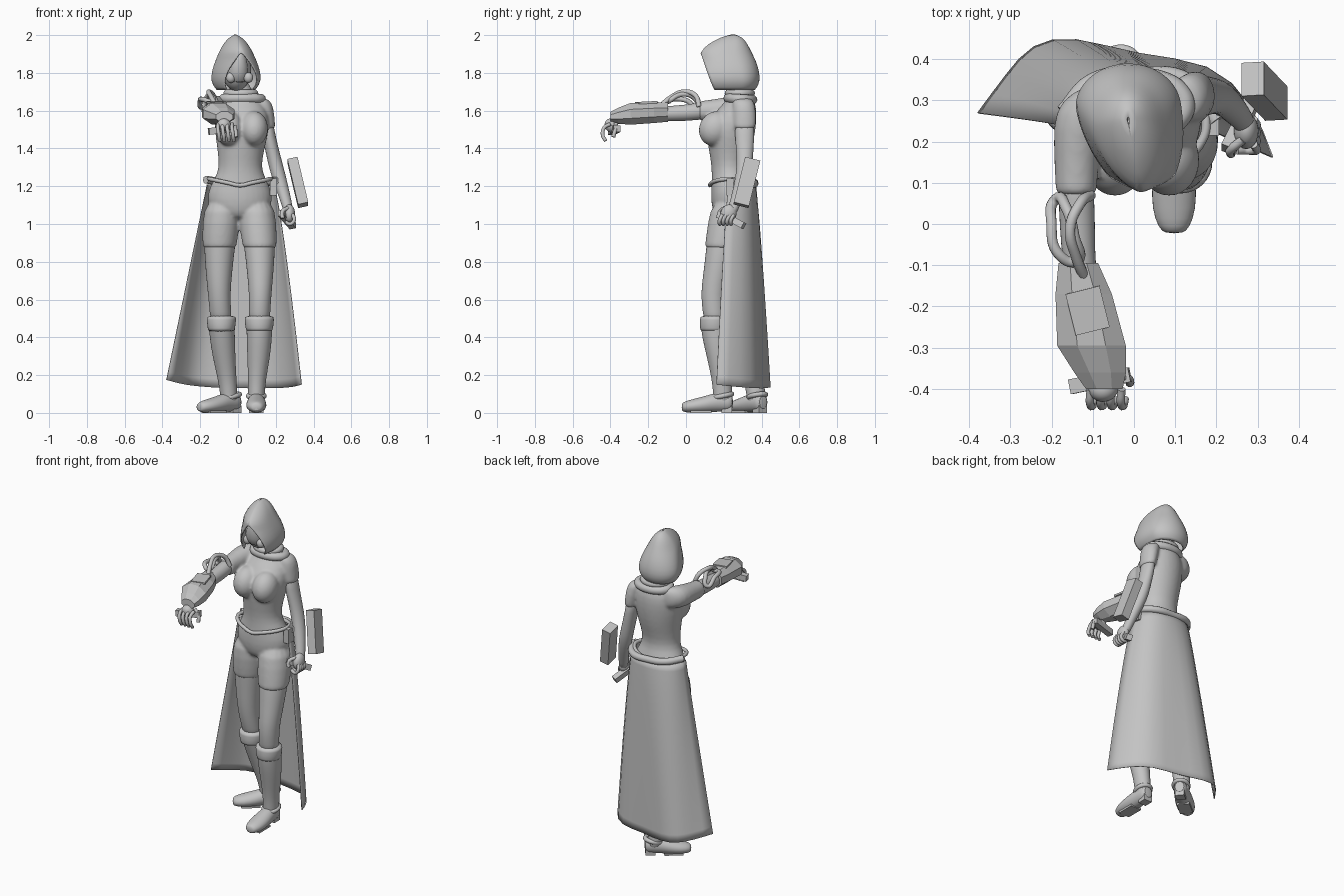
import bpy, bmesh, math
from mathutils import Vector, Matrix

cube = bpy.data.objects.get("Cube")
if cube:
    bpy.data.objects.remove(cube)

grey = bpy.data.materials.new("plain grey")
grey.use_nodes = True
grey.diffuse_color = (0.55, 0.55, 0.55, 1)
grey.node_tree.nodes["Principled BSDF"].inputs["Base Color"].default_value = grey.diffuse_color
smooth_parts = []


def add_mesh(name, bm, smooth=True, subdivide=0, thickness=0):
    bmesh.ops.remove_doubles(bm, verts=bm.verts, dist=0.0005)
    bmesh.ops.recalc_face_normals(bm, faces=bm.faces)
    mesh = bpy.data.meshes.new(name)
    bm.to_mesh(mesh)
    bm.free()
    obj = bpy.data.objects.new(name, mesh)
    bpy.context.collection.objects.link(obj)
    mesh.materials.append(grey)
    if subdivide:
        mod = obj.modifiers.new("Subdivision", "SUBSURF")
        mod.levels = mod.render_levels = subdivide
        mod.boundary_smooth = "PRESERVE_CORNERS"
    if thickness:
        obj.modifiers.new("Thickness", "SOLIDIFY").thickness = thickness
    if smooth:
        smooth_parts.append(obj)
    return obj


def fuse(name, parts):
    """Blend overlapping parts into one soft surface."""
    bpy.context.view_layer.update()
    graph = bpy.context.evaluated_depsgraph_get()
    bm = bmesh.new()
    for part in parts:
        bm.from_mesh(part.evaluated_get(graph).to_mesh())
    for part in parts:
        smooth_parts.remove(part)
        bpy.data.objects.remove(part)
    obj = add_mesh(name, bm, False)
    remesh = obj.modifiers.new("Blend", "REMESH")
    remesh.mode = "VOXEL"
    remesh.voxel_size = 0.008
    remesh.use_smooth_shade = True
    soften = obj.modifiers.new("Soften", "SMOOTH")
    soften.iterations = 10


def skin(bm, rows, closed):
    """Bridge rows of points with quads."""
    grid = [[bm.verts.new(p) for p in row] for row in rows]
    count = len(grid[0])
    for low, high in zip(grid, grid[1:]):
        for i in range(count if closed else count - 1):
            j = (i + 1) % count
            bm.faces.new((low[i], low[j], high[j], high[i]))
    return grid


def loft(name, rings, axis="Z", sides=16, smooth=True):
    """Ellipse rings (x, y, z, half width, half depth) across the given axis."""
    bm = bmesh.new()
    rows = []
    for x, y, z, a, b in rings:
        row = []
        for i in range(sides):
            t = math.tau * (i + 0.5) / sides
            u, v = a * math.cos(t), b * math.sin(t)
            row.append((x + u, y + v, z) if axis == "Z" else (x + u, y, z + v))
        rows.append(row)
    grid = skin(bm, rows, True)
    bm.faces.new(grid[0])
    bm.faces.new(grid[-1])
    return add_mesh(name, bm, smooth, 1 if smooth else 0)


def ball(name, center, radii, tilt=0):
    bm = bmesh.new()
    bmesh.ops.create_uvsphere(bm, u_segments=24, v_segments=16, radius=1)
    turn = Matrix.Rotation(tilt, 4, "X") @ Matrix.Diagonal((*radii, 1))
    bm.transform(Matrix.Translation(center) @ turn)
    return add_mesh(name, bm)


def bar(name, start, end, width, depth, side=(1, 0, 0)):
    """Rectangular block between two points."""
    start, end, side = Vector(start), Vector(end), Vector(side)
    w = (end - start).normalized()
    u = (side - side.dot(w) * w).normalized()
    frame = Matrix((u, w.cross(u), w)).transposed().to_4x4()
    bm = bmesh.new()
    bmesh.ops.create_cube(bm, size=1)
    scale = Matrix.Diagonal((width, depth, (end - start).length, 1))
    bm.transform(Matrix.Translation((start + end) / 2) @ frame @ scale)
    return add_mesh(name, bm, False)


def tube(name, points, radius, closed=False):
    curve = bpy.data.curves.new(name, "CURVE")
    curve.dimensions = "3D"
    curve.bevel_depth = radius
    curve.bevel_resolution = 3
    curve.resolution_u = 6
    curve.use_fill_caps = True
    spline = curve.splines.new("BEZIER")
    spline.bezier_points.add(len(points) - 1)
    for knot, co in zip(spline.bezier_points, points):
        knot.co = co
        knot.handle_left_type = knot.handle_right_type = "AUTO"
    spline.use_cyclic_u = closed
    obj = bpy.data.objects.new(name, curve)
    bpy.context.collection.objects.link(obj)
    curve.materials.append(grey)
    return obj


def oval(cx, cy, cz, rx, ry, rise, count=12):
    """Points of a horizontal loop that rises toward the back."""
    turns = [math.tau * i / count for i in range(count)]
    return [(cx + rx * math.cos(t), cy + ry * math.sin(t), cz + rise * math.sin(t)) for t in turns]


# Torso, bust, sleeves and shorts, blended into one body
body = [loft("torso", [
    (.01, .25, 1.02, .09, .08), (.01, .25, 1.06, .15, .11), (.01, .25, 1.13, .183, .122),
    (.01, .245, 1.2, .163, .113), (.012, .232, 1.27, .12, .097), (.012, .23, 1.33, .116, .1),
    (.017, .235, 1.42, .132, .122), (.02, .238, 1.5, .148, .134), (.02, .258, 1.58, .145, .12),
    (.02, .285, 1.64, .115, .086), (.02, .29, 1.69, .058, .052), (0, .27, 1.78, .05, .055)])]
for x in (-.046, .085):
    body.append(ball("bust", (x, .155, 1.505), (.074, .085, .095), -.5))
body.append(loft("left_sleeve", [
    (.11, .3, 1.67, .04, .05), (.135, .305, 1.64, .05, .06), (.147, .31, 1.58, .046, .064),
    (.158, .31, 1.52, .04, .06), (.16, .31, 1.5, .039, .059)]))
body.append(loft("right_sleeve", [
    (-.07, .34, 1.61, .045, .05), (-.11, .3, 1.615, .072, .07), (-.133, .24, 1.612, .066, .068),
    (-.14, .15, 1.603, .054, .058), (-.14, .08, 1.598, .052, .055), (-.14, .068, 1.598, .052, .055)], "Y"))
legs = {
    "left": [(.095, .245, 1.14, .085, .1), (.105, .222, 1.0, .095, .102), (.115, .192, .88, .083, .086),
             (.118, .165, .74, .071, .074), (.118, .142, .63, .06, .066), (.114, .15, .53, .058, .062),
             (.113, .155, .46, .055, .058)],
    "right": [(-.08, .25, 1.14, .085, .1), (-.09, .25, 1.0, .095, .102), (-.098, .25, .88, .083, .086),
              (-.101, .248, .74, .071, .075), (-.1, .25, .63, .06, .066), (-.093, .27, .53, .058, .062),
              (-.087, .285, .46, .055, .058)]}
for side, rings in legs.items():
    hem = [(x, y, z, a + .008, b + .008) for x, y, z, a, b in rings[:3]]
    body.append(loft(side + "_shorts", hem + [(*hem[2][:2], .868, *hem[2][3:])]))
fuse("body", body)

# Scarf collar, draped over the shoulders
tube("collar", oval(.022, .288, 1.662, .1, .064, -.004), .026, True)
tube("collar_fold", oval(.015, .285, 1.692, .073, .06, 0), .02, True)

# Hood: half width, rim y, back y and the half opening angle at each height
hood_rings = [
    (1.71, .1, .15, .365, 50), (1.735, .122, .138, .385, 50), (1.78, .133, .12, .393, 47),
    (1.84, .118, .1, .38, 36), (1.885, .1, .085, .36, 18), (1.915, .086, .073, .345, 0),
    (1.955, .064, .12, .325, 0), (1.988, .034, .18, .3, 0), (2.003, .004, .24, .26, 0)]
rows = []
for z, half, rim, back, gap in hood_rings:
    gap = math.radians(gap)
    middle = rim * .4 + back * .6
    front = (middle - rim) / math.cos(gap)
    row = []
    for i in range(29):
        t = gap + (math.tau - 2 * gap) * i / 28
        s, c = math.sin(t), math.cos(t)
        x = half * math.copysign(abs(s) ** (1.3 if c > 0 else 1), s)
        row.append((x - .014 + .35 * half * max(c, 0), middle - c * (front if c > 0 else back - middle), z))
    rows.append(row)
bm = bmesh.new()
skin(bm, rows, False)
add_mesh("hood", bm, True, 1, .006)
ball("head", (-.008, .235, 1.82), (.078, .1, .115))
loft("mask", [(0, .19, 1.74, .05, .05), (0, .17, 1.8, .058, .055), (.005, .16, 1.87, .045, .045),
              (.008, .16, 1.92, .02, .03)])
for side, x in (("right", -.038), ("left", .055)):
    ball(side + "_mask_filter", (x, .15, 1.775), (.025, .022, .028))

# Legs, boots and shoes
boots = {
    "left": [(.113, .15, .51, .08, .078), (.113, .152, .45, .069, .073), (.113, .158, .4, .068, .074),
             (.11, .172, .3, .062, .064), (.1, .19, .17, .047, .052), (.097, .195, .09, .045, .052),
             (.097, .195, .04, .042, .05)],
    "right": [(-.088, .272, .51, .08, .078), (-.086, .285, .45, .069, .074), (-.083, .3, .4, .068, .074),
              (-.075, .325, .3, .062, .064), (-.056, .36, .17, .049, .052), (-.048, .372, .09, .047, .052),
              (-.046, .374, .04, .042, .05)]}
ankles = {"left": (.097, .195, 0), "right": (-.037, .378, -51)}
for side in legs:
    loft(side + "_leg", legs[side][1:])
    loft(side + "_boot", boots[side])
    x, y, z, a, b = boots[side][0]
    loft(side + "_boot_cuff", [(x, y, z - .08, a * .86, b * .92), (x, y, z - .07, a * .92, b),
                               (x, y, z - .01, a, b), (x, y, z + .005, a, b)])
    x, y, turn = ankles[side]
    place = Matrix.Translation((x, y, 0)) @ Matrix.Rotation(math.radians(turn), 4, "Z")
    shoe = loft(side + "_shoe", [
        (0, -.218, .03, .022, .018), (0, -.205, .032, .038, .029), (0, -.16, .036, .055, .037),
        (0, -.09, .045, .055, .046), (0, -.03, .058, .046, .052), (0, .03, .056, .04, .05),
        (0, .055, .058, .032, .04)], "Y")
    sole = bar(side + "_sole", (0, -.17, .006), (0, -.06, .006), .075, .012)
    heel = bar(side + "_heel", (0, .02, 0), (0, .02, .04), .054, .056)
    strap = tube(side + "_ankle_strap", oval(0, 0, .09, .042, .048, .01), .013, True)
    for part in (shoe, sole, heel, strap):
        part.data.transform(place)

# Belt, back roll, pouch and split cape
belt = [(x, y, 1.205 + .035 * abs(x - .01) / .17) for x, y, z in oval(.01, .242, 0, .165, .115, 0, 16)]
tube("belt", belt, .011, True)
tube("back_roll", [(-.17, .27, 1.235), (-.1, .345, 1.225), (.02, .362, 1.215), (.13, .345, 1.215), (.2, .25, 1.23)], .021)
bar("left_pouch", (.188, .25, 1.15), (.188, .25, 1.24), .035, .07)
waist = [(-.165, .235), (-.163, .3), (-.11, .35), (-.03, .372), (.06, .372), (.13, .35), (.185, .3), (.192, .225)]
edge = [(-.38, .27, .175), (-.31, .365, .155), (-.25, .44, .145), (-.15, .46, .135), (.01, .408, .13),
        (.19, .397, .13), (.29, .292, .135), (.338, .162, .15)]
rows = []
for i in range(13):
    t = i / 12
    rows.append([(wx + (ex - wx) * t ** (.8 if ex > 0 else 1), wy + (ey - wy) * t ** .8, 1.21 + (ez - 1.21) * t)
                 for (wx, wy), (ex, ey, ez) in zip(waist, edge)])
bm = bmesh.new()
skin(bm, rows, False)
add_mesh("cape", bm, True, 1, .004)

# Lowered left arm with its hand, grip and block
loft("left_arm", [(.15, .31, 1.56, .035, .052), (.162, .31, 1.47, .036, .053), (.188, .312, 1.36, .038, .044),
                  (.21, .308, 1.27, .04, .042), (.24, .28, 1.17, .034, .035), (.265, .25, 1.08, .027, .028),
                  (.27, .24, 1.05, .025, .028)])
ball("left_palm", (.272, .225, 1.055), (.03, .042, .05), -.4)
for i in range(4):
    y = .178 + i * .02
    tube("left_finger", [(.29, y + .015, 1.05), (.297, y, 1.02), (.277, y, 1.0), (.25, y, 1.012)], .01)
tube("left_thumb", [(.265, .205, 1.085), (.235, .18, 1.065), (.235, .17, 1.03)], .011)
bar("left_grip", (.228, .18, 1.06), (.29, .305, .99), .035, .035)
bar("forearm_block", (.288, .352, 1.34), (.345, .292, 1.1), .055, .083)

# Raised right arm with faceted gauntlet
loft("right_forearm", [(-.14, .13, 1.6, .042, .046), (-.14, .06, 1.597, .044, .046), (-.137, 0, 1.588, .044, .044),
                       (-.135, -.1, 1.585, .04, .04), (-.1, -.32, 1.57, .032, .03), (-.08, -.4, 1.54, .028, .024)], "Y")
loft("gauntlet", [(-.135, -.095, 1.592, .052, .055), (-.122, -.17, 1.59, .074, .06), (-.103, -.295, 1.583, .09, .062),
                  (-.082, -.36, 1.573, .068, .045), (-.072, -.4, 1.567, .048, .03)], "Y", 8, False)
bar("gauntlet_plate", (-.125, -.16, 1.645), (-.1, -.26, 1.64), .085, .012)
tube("arm_loop", [(-.19, .06, 1.62), (-.2, .0, 1.655), (-.185, -.07, 1.66), (-.14, -.09, 1.65),
                  (-.145, -.03, 1.685), (-.165, .04, 1.67)], .013, True)
tube("arm_strand", [(-.105, .07, 1.62), (-.13, .05, 1.68), (-.155, -.01, 1.7), (-.14, -.08, 1.67), (-.115, -.14, 1.62)], .013)

# Right hand holding a small grip
ball("right_palm", (-.075, -.395, 1.52), (.038, .034, .04), .6)
for i in range(4):
    x = -.105 + i * .025
    tube("right_finger", [(x, -.4, 1.53), (x - .002, -.433, 1.51), (x + .004, -.441, 1.47), (x + .008, -.425, 1.44)], .01)
tube("right_thumb", [(-.045, -.37, 1.53), (-.015, -.375, 1.5), (-.01, -.385, 1.46)], .011)
bar("right_grip", (-.155, -.395, 1.49), (-.01, -.365, 1.505), .036, .036, (0, 1, 0))

# Smooth shading on rounded parts
bpy.ops.object.select_all(action="DESELECT")
for obj in smooth_parts:
    obj.select_set(True)
bpy.context.view_layer.objects.active = smooth_parts[0]
bpy.ops.object.shade_smooth_by_angle(angle=math.radians(50))
